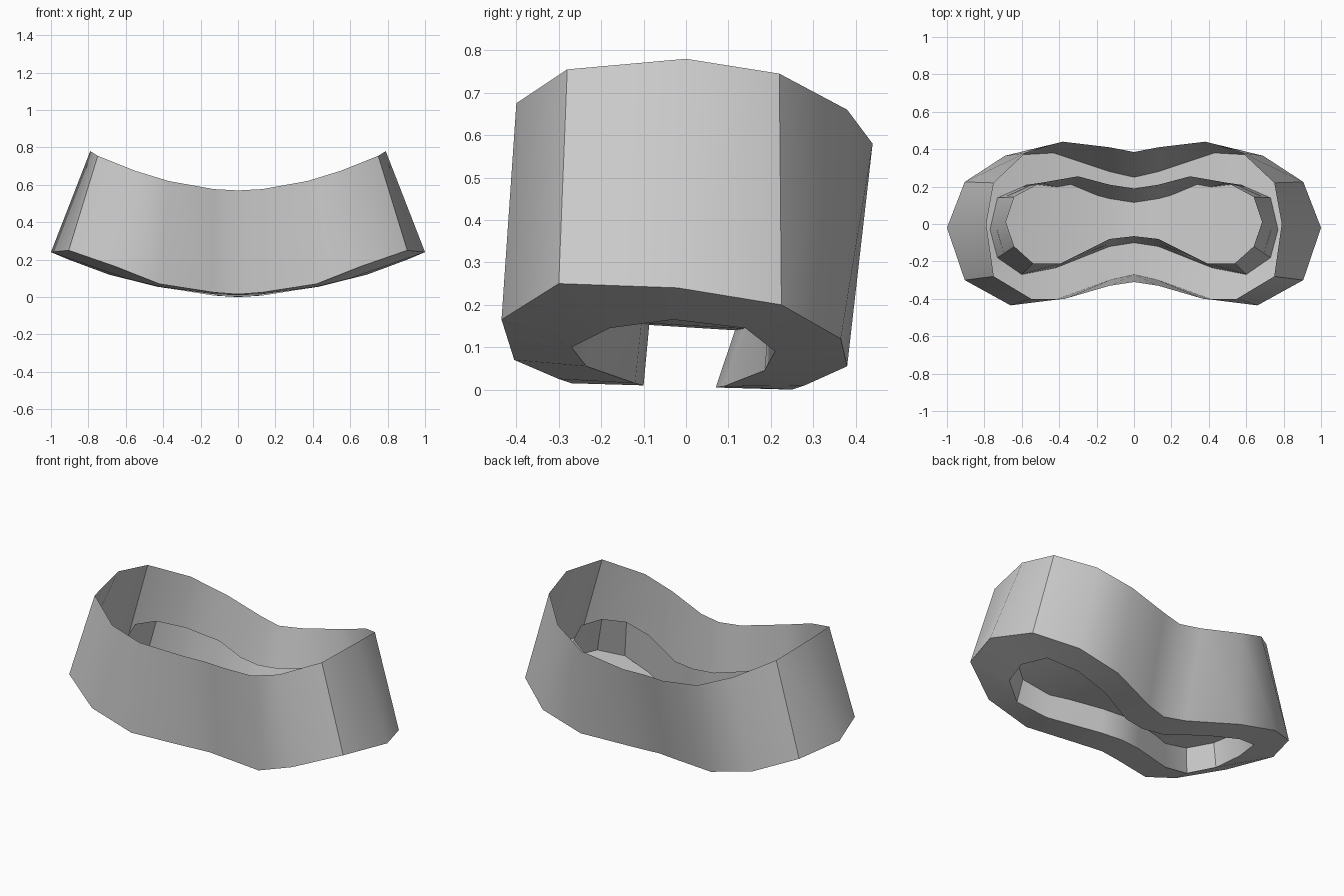
import bpy, bmesh, math
from mathutils import Vector

if "Cube" in bpy.data.objects:
    bpy.data.objects.remove(bpy.data.objects["Cube"])

# Half outlines (x >= 0), running front centre -> end -> back centre
OUTER_LOW = [(0, -.27, .015), (.13, -.30, .025), (.42, -.405, .07), (.66, -.435, .165),
             (.905, -.30, .25), (1, -.02, .24), (.905, .225, .20), (.69, .365, .12),
             (.43, .38, .055), (.13, .28, .01), (0, .25, 0)]
OUTER_TOP = [(0, -.31, .57), (.13, -.33, .577), (.37, -.40, .62), (.55, -.40, .675),
             (.75, -.28, .755), (.79, 0, .78), (.75, .22, .745), (.58, .38, .66),
             (.38, .44, .58), (.13, .41, .53), (0, .385, .52)]
HOLE_LOW = [(0, -.10, .01), (.13, -.12, .015), (.42, -.235, .055), (.60, -.27, .10),
            (.73, -.18, .145), (.77, -.03, .165), (.73, .14, .145), (.57, .21, .09),
            (.36, .185, .045), (.13, .09, .008), (0, .07, .005)]
HOLE_TOP = [(0, -.065, .385), (.13, -.08, .39), (.39, -.21, .425), (.54, -.21, .465),
            (.64, -.12, .49), (.685, .01, .49), (.64, .145, .47), (.50, .22, .44),
            (.30, .255, .40), (.13, .21, .365), (0, .19, .36)]


def finish(name, bm):
    """Mirror the half mesh across x = 0, weld the seam and shade it."""
    other = bmesh.ops.duplicate(bm, geom=bm.verts[:] + bm.edges[:] + bm.faces[:])["geom"]
    for v in other:
        if isinstance(v, bmesh.types.BMVert):
            v.co.x *= -1
    bmesh.ops.reverse_faces(bm, faces=[f for f in other if isinstance(f, bmesh.types.BMFace)])
    bmesh.ops.remove_doubles(bm, verts=bm.verts[:], dist=.0005)
    me = bpy.data.meshes.new(name)
    bm.to_mesh(me)
    bm.free()
    ob = bpy.data.objects.new(name, me)
    bpy.context.collection.objects.link(ob)
    bpy.ops.object.select_all(action='DESELECT')
    bpy.context.view_layer.objects.active = ob
    ob.select_set(True)
    bpy.ops.object.shade_smooth_by_angle(angle=math.radians(35))


def band(name, a, b):
    """Strip of quads between two outlines."""
    bm = bmesh.new()
    va = [bm.verts.new(p) for p in a]
    vb = [bm.verts.new(p) for p in b]
    for i in range(len(a) - 1):
        bm.faces.new((va[i], va[i + 1], vb[i + 1], vb[i]))
    finish(name, bm)


# Outer wall, flat underside rim and raised inner collar
band("outer_wall", OUTER_LOW, OUTER_TOP)
band("bottom_rim", HOLE_LOW, OUTER_LOW)
band("inner_collar", HOLE_TOP, HOLE_LOW)

# Curved plate closing the collar part-way up
plate = [Vector(p).lerp(Vector(q), .38) for p, q in zip(HOLE_LOW, HOLE_TOP)]
bm = bmesh.new()
vs = [bm.verts.new(p) for p in plate]
n = len(vs) - 1
for i in range(n // 2):
    quad = [vs[i], vs[i + 1], vs[n - i - 1], vs[n - i]]
    bm.faces.new(quad if quad[1] != quad[2] else [quad[0], quad[1], quad[3]])
finish("inner_plate", bm)
